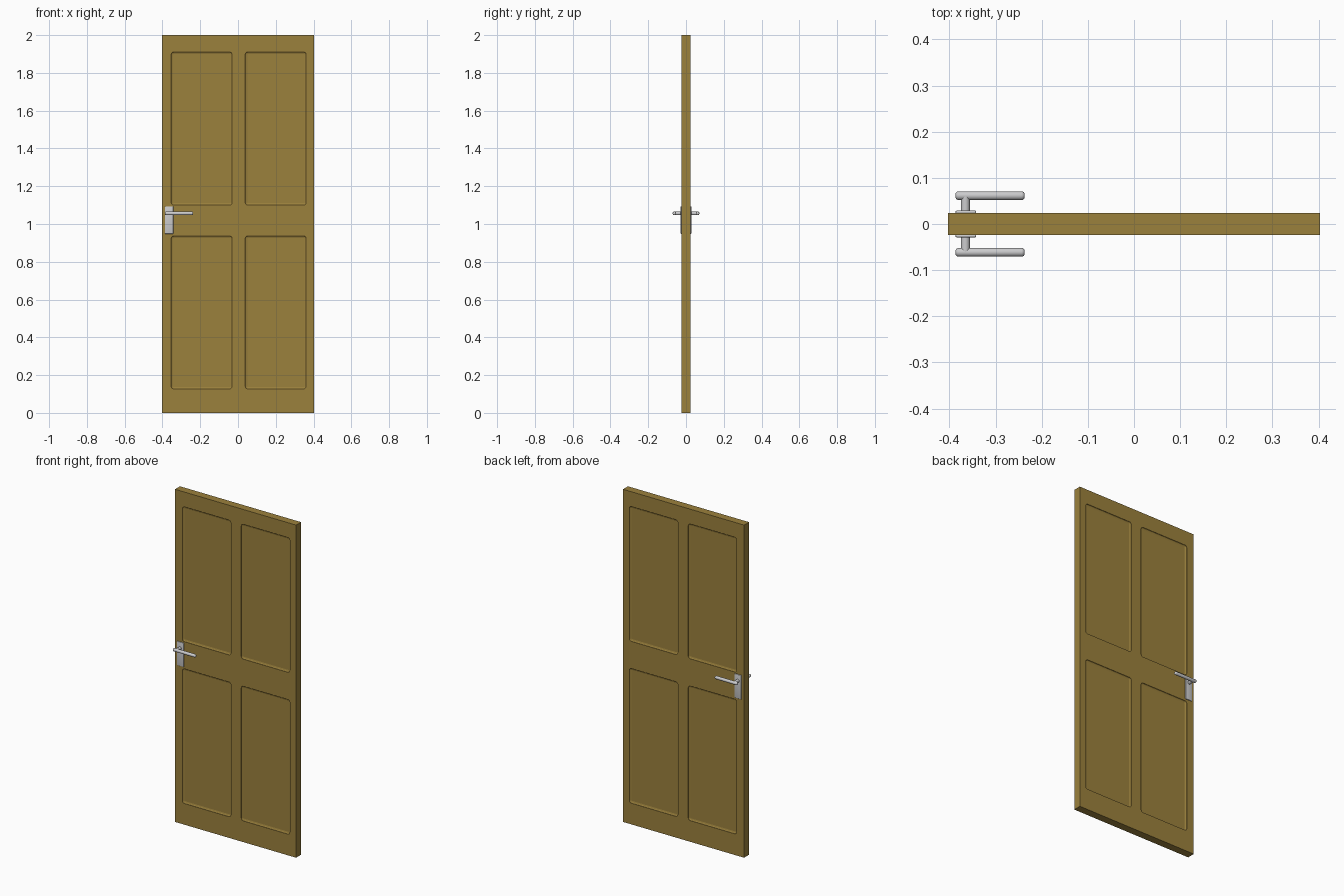
import bpy, bmesh, math
from mathutils import Matrix, Vector

if "Cube" in bpy.data.objects:
    bpy.data.objects.remove(bpy.data.objects["Cube"], do_unlink=True)

W, H, T = 0.403, 2.0, 0.0235        # half width, height, half thickness


def material(name, rgb, rough, metal=0.0):
    m = bpy.data.materials.new(name)
    m.use_nodes = True
    m.diffuse_color = (*rgb, 1)
    p = m.node_tree.nodes["Principled BSDF"]
    p.inputs["Base Color"].default_value = (*rgb, 1)
    p.inputs["Roughness"].default_value = rough
    p.inputs["Metallic"].default_value = metal
    return m


wood = material("brown wood", (0.33, 0.22, 0.046), 0.6)
steel = material("satin steel", (0.60, 0.60, 0.61), 0.4)


def make_object(name, bm, mat):
    bmesh.ops.recalc_face_normals(bm, faces=bm.faces[:])
    me = bpy.data.meshes.new(name)
    bm.to_mesh(me)
    bm.free()
    me.materials.append(mat)
    ob = bpy.data.objects.new(name, me)
    bpy.context.collection.objects.link(ob)
    return ob


def activate(ob):
    bpy.ops.object.select_all(action='DESELECT')
    ob.select_set(True)
    bpy.context.view_layer.objects.active = ob


def box(name, lo, hi, mat):
    bm = bmesh.new()
    lo, hi = Vector(lo), Vector(hi)
    mtx = Matrix.Translation((lo + hi) / 2) @ Matrix.Diagonal((*(hi - lo), 1))
    bmesh.ops.create_cube(bm, size=1, matrix=mtx)
    return make_object(name, bm, mat)


def rod(name, a, b, radius, mat):
    a, b = Vector(a), Vector(b)
    bm = bmesh.new()
    turn = (b - a).to_track_quat('Z', 'Y').to_matrix().to_4x4()
    bmesh.ops.create_cone(bm, cap_ends=True, segments=24, radius1=radius, radius2=radius,
                          depth=(b - a).length, matrix=Matrix.Translation((a + b) / 2) @ turn)
    return make_object(name, bm, mat)


def soften(ob, width, segments):
    activate(ob)
    mod = ob.modifiers.new("Rounded edges", 'BEVEL')
    mod.width, mod.segments = width, segments
    mod.limit_method, mod.angle_limit = 'ANGLE', math.radians(40)
    bpy.ops.object.modifier_apply(modifier=mod.name)
    bpy.ops.object.shade_smooth_by_angle(angle=math.radians(40))


def rounded_rect(x0, x1, z0, z1, r, steps=4):
    pts = []
    corners = [(x1 - r, z1 - r), (x0 + r, z1 - r), (x0 + r, z0 + r), (x1 - r, z0 + r)]
    for q, (cx, cz) in enumerate(corners):
        for i in range(steps + 1):
            t = math.pi / 2 * (q + i / steps)
            pts.append((cx + r * math.cos(t), cz + r * math.sin(t)))
    return pts


# Door slab
door = box("door_slab", (-W, -T, 0), (W, T, H), wood)

# Panel recesses on both faces: (inset, depth) steps of the moulded edge
COVE = [(0, -0.01), (0, 0.002), (0.004, 0.006), (0.011, 0.008)]
bm = bmesh.new()
for side in (-1, 1):
    for x0, x1 in ((-0.354, -0.031), (0.038, 0.361)):
        for z0, z1 in ((0.127, 0.937), (1.10, 1.911)):
            rings = []
            for inset, depth in COVE:
                pts = rounded_rect(x0 + inset, x1 - inset, z0 + inset, z1 - inset,
                                   0.014 - inset)
                rings.append([bm.verts.new((x, side * (T - depth), z)) for x, z in pts])
            for a, b in zip(rings, rings[1:]):
                for i in range(len(a)):
                    j = (i + 1) % len(a)
                    bm.faces.new((a[i], a[j], b[j], b[i]))
            bm.faces.new(rings[0])
            bm.faces.new(rings[-1])
cutter = make_object("panel_cutter", bm, wood)
cutter.hide_render = True
activate(door)
cut = door.modifiers.new("Panels", 'BOOLEAN')
cut.operation, cut.solver, cut.object = 'DIFFERENCE', 'EXACT', cutter
bpy.ops.object.modifier_apply(modifier=cut.name)
bpy.data.objects.remove(cutter, do_unlink=True)

# Handle sets: back plate, stem and lever on each face
R, LEVER_Y, LEVER_Z, STEM_X = 0.0096, 0.0614, 1.056, -0.3655
for side, label in ((-1, "front"), (1, "back")):
    ys = sorted((side * (T - 0.001), side * (T + 0.0055)))
    plate = box(label + "_handle_plate", (-0.387, ys[0], 0.948),
                (-0.342, ys[1], 1.093), steel)
    soften(plate, 0.003, 3)
    stem = rod(label + "_handle_stem", (STEM_X, side * T, LEVER_Z),
               (STEM_X, side * LEVER_Y, LEVER_Z), R, steel)
    soften(stem, 0.001, 1)
    lever = rod(label + "_handle_lever", (-0.387, side * LEVER_Y, LEVER_Z),
                (-0.237, side * LEVER_Y, LEVER_Z), R, steel)
    soften(lever, 0.007, 4)
